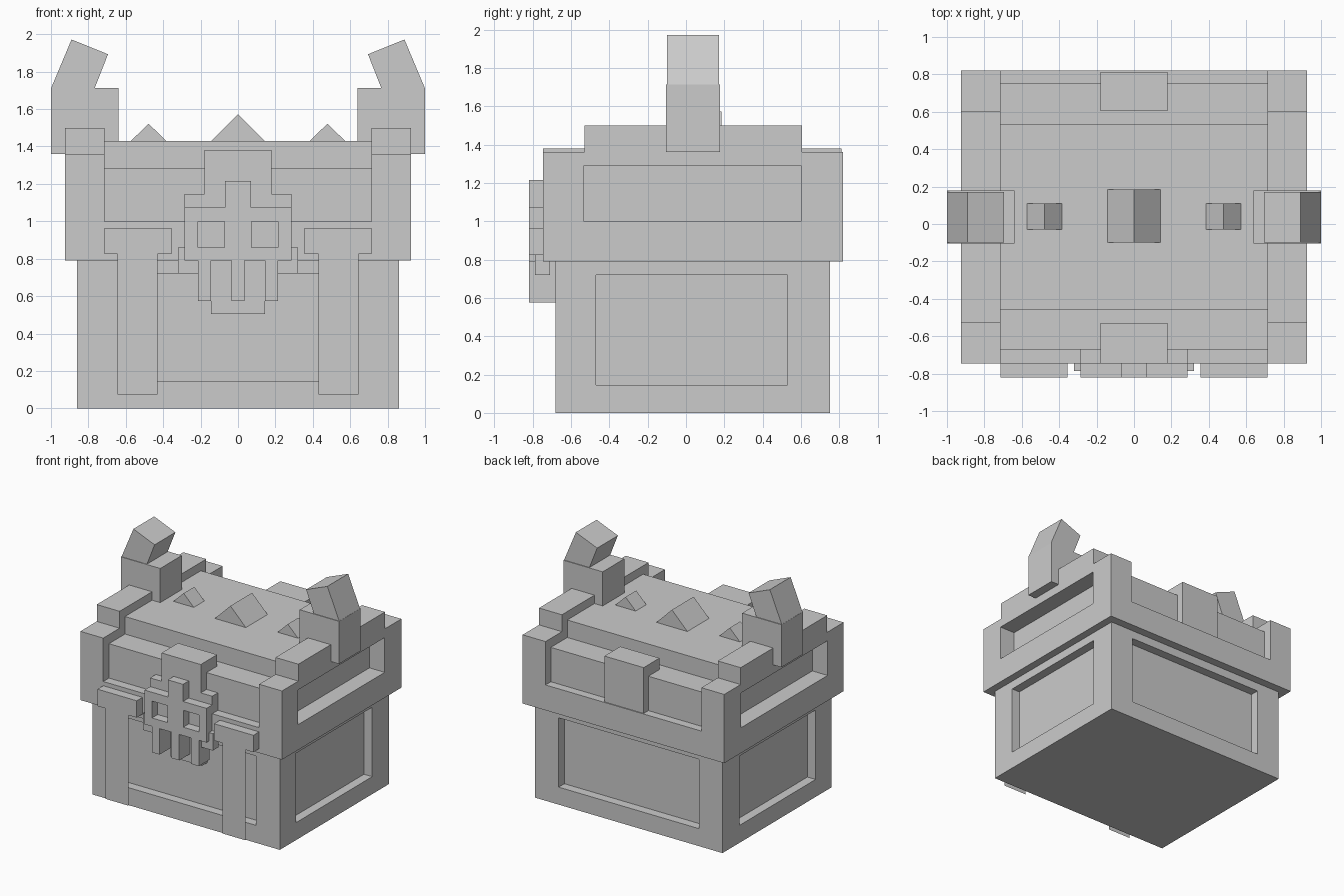
import bpy, bmesh

if "Cube" in bpy.data.objects:
    bpy.data.objects.remove(bpy.data.objects["Cube"])

def prism(name, pts, axis, a, b):
    """Extrude a 2D outline along an axis ('x': pts are y,z; 'y': pts are x,z)."""
    bm = bmesh.new()
    place = (lambda p, t: (t, p[0], p[1])) if axis == 'x' else (lambda p, t: (p[0], t, p[1]))
    face = bm.faces.new([bm.verts.new(place(p, a)) for p in pts])
    if a != b:
        new = bmesh.ops.extrude_face_region(bm, geom=[face])['geom']
        d = (b - a, 0, 0) if axis == 'x' else (0, b - a, 0)
        bmesh.ops.translate(bm, vec=d, verts=[v for v in new if isinstance(v, bmesh.types.BMVert)])
        bmesh.ops.recalc_face_normals(bm, faces=bm.faces)
    me = bpy.data.meshes.new(name)
    bm.to_mesh(me)
    bm.free()
    ob = bpy.data.objects.new(name, me)
    bpy.context.collection.objects.link(ob)
    return ob

def box(name, x, y, z):
    return prism(name, [(x[0], z[0]), (x[1], z[0]), (x[1], z[1]), (x[0], z[1])], 'y', *y)

def cut(ob, *ranges):
    for i, r in enumerate(ranges):
        c = box(ob.name + "_cutter", *r)
        c.hide_render = True
        c.hide_viewport = True
        m = ob.modifiers.new("recess%d" % i, 'BOOLEAN')
        m.operation = 'DIFFERENCE'
        m.solver = 'EXACT'
        m.object = c

def mirrored(x, s):
    return sorted((x[0] * s, x[1] * s))

# Chest body with a recessed panel on each wall
pz = (.145, .72)
body = box("body", (-.86, .86), (-.68, .75), (0, .79))
cut(body, ((-.643, .643), (-.8, -.605), pz), ((-.643, .643), (.675, .9), pz),
    ((.785, 1), (-.47, .53), pz), ((-1, -.785), (-.47, .53), pz))

# Lid: rim, stepped middle
box("lid_rim", (-.715, .715), (-.745, .82), (.79, 1.0))
prism("lid_middle", [(-.67, 1.0), (.75, 1.0), (.75, 1.285), (.535, 1.285), (.535, 1.43),
                     (-.46, 1.43), (-.46, 1.285), (-.67, 1.285)], 'x', -.715, .715)

# Central blocks on the lid
prism("front_block", [(-.285, 1.0), (.285, 1.0), (.285, 1.145), (.18, 1.145), (.18, 1.38),
                      (-.18, 1.38), (-.18, 1.145), (-.285, 1.145)], 'y', -.745, -.665)
box("front_block_top", (-.18, .18), (-.67, -.53), (1.28, 1.38))
box("back_block", (-.18, .18), (.605, .812), (1.0, 1.38))

rib = [(-.745, .79), (.82, .79), (.82, 1.36), (.605, 1.36), (.605, 1.5),
       (-.53, 1.5), (-.53, 1.36), (-.745, 1.36)]
for s, side in ((-1, "left"), (1, "right")):
    # Lid end walls with windows
    end = prism(side + "_lid_end", rib, 'x', s * .715, s * .925)
    cut(end, (mirrored((.785, 1.1), s), (-.535, .602), (1.0, 1.288)))
    # Horns
    box(side + "_horn_base", mirrored((.64, 1.0), s), (-.105, .178), (1.36, 1.713))
    tip = [(1.0, 1.71), (.89, 1.972), (.695, 1.893), (.767, 1.71)]
    prism(side + "_horn_tip", [(s * x, z) for x, z in tip], 'y', -.1, .172)
    # Small lid spikes
    prism(side + "_spike", [(s * .385, 1.43), (s * .572, 1.43), (s * .478, 1.522)], 'y', -.03, .11)
    # Front straps: clasp and thin hanging sheet
    box(side + "_strap_clasp", mirrored((.355, .715), s), (-.82, -.745), (.825, .965))
    box(side + "_strap", mirrored((.43, .643), s), (-.82, -.82), (.075, .825))
    # Skull cheeks
    box(side + "_cheek", mirrored((.21, .32), s), (-.787, -.71), (.72, .86))
    # Outer teeth
    box(side + "_tooth", mirrored((.145, .215), s), (-.82, -.68), (.575, .79))

# Central lid spike
prism("centre_spike", [(-.142, 1.43), (.142, 1.43), (0, 1.572)], 'y', -.1, .185)

# Skull emblem with eye holes, middle tooth and jaw
skull = prism("skull", [(-.285, .79), (.285, .79), (.285, 1.073), (.07, 1.073), (.07, 1.215),
                        (-.07, 1.215), (-.07, 1.073), (-.285, 1.073)], 'y', -.82, -.745)
cut(skull, *[(mirrored((.072, .215), s), (-.9, -.7), (.86, 1.0)) for s in (-1, 1)])
box("middle_tooth", (-.035, .035), (-.82, -.68), (.575, .79))
box("jaw", (-.145, .145), (-.68, -.605), (.505, .72))
